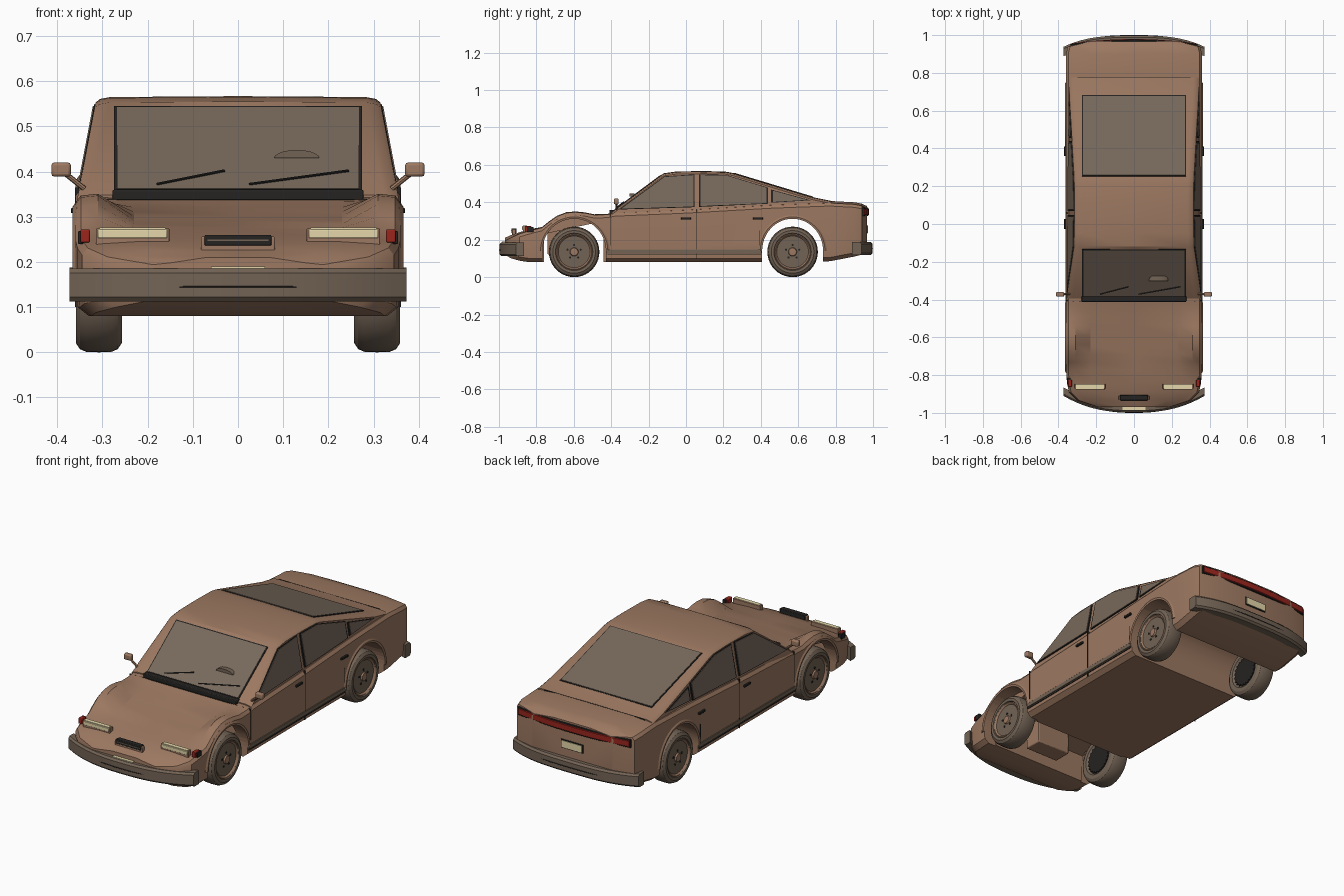
import bpy, bmesh, math
from mathutils import Vector

if "Cube" in bpy.data.objects:
    bpy.data.objects.remove(bpy.data.objects["Cube"])

def material(name, rgb):
    m = bpy.data.materials.new(name)
    m.diffuse_color = (*rgb, 1)
    m.use_nodes = True
    m.node_tree.nodes["Principled BSDF"].inputs["Base Color"].default_value = m.diffuse_color
    return m

BODY = material("brown_paint", (0.335, 0.19, 0.12))
GLASS = material("window_glass", (0.185, 0.14, 0.105))
RUBBER = material("grey_brown_rubber", (0.17, 0.125, 0.09))
BLACK = material("black_trim", (0.018, 0.017, 0.016))
CREAM = material("cream_lamp", (0.78, 0.68, 0.40))
RED = material("red_lamp", (0.32, 0.018, 0.012))

def finish(name, bm, mat, bevel=0.0, smooth=True):
    bmesh.ops.recalc_face_normals(bm, faces=bm.faces)
    me = bpy.data.meshes.new(name)
    bm.to_mesh(me)
    bm.free()
    ob = bpy.data.objects.new(name, me)
    bpy.context.collection.objects.link(ob)
    me.materials.append(mat)
    if bevel:
        b = ob.modifiers.new("Bevel", 'BEVEL')
        b.width, b.segments = bevel, 2
    if smooth:
        shade(ob)
    return ob

def select(ob):
    bpy.ops.object.select_all(action='DESELECT')
    ob.select_set(True)
    bpy.context.view_layer.objects.active = ob

def shade(ob):
    select(ob)
    bpy.ops.object.shade_smooth_by_angle(angle=math.radians(28))

def loft(name, rings, mat, caps=True, smooth=True):
    bm = bmesh.new()
    vs = [[bm.verts.new(p) for p in r] for r in rings]
    n = len(vs[0])
    for a, b in zip(vs, vs[1:]):
        for i in range(n):
            bm.faces.new((a[i], a[(i + 1) % n], b[(i + 1) % n], b[i]))
    if caps:
        bm.faces.new(vs[0])
        bm.faces.new(vs[-1])
    return finish(name, bm, mat, smooth=smooth)

def prism(name, yz, x0, x1, mat):
    """Extrude a side-view outline in x; x0 and x1 may be functions of z."""
    f = lambda x, z: x(z) if callable(x) else x
    return loft(name, [[(f(x, z), y, z) for y, z in yz] for x in (x0, x1)], mat, smooth=False)

def box(name, xs, ys, zs, mat, bevel=0.0):
    bm = bmesh.new()
    bmesh.ops.create_cube(bm, size=1)
    for v in bm.verts:
        v.co = [(r[0] + r[1]) / 2 + c * (r[1] - r[0]) for r, c in zip((xs, ys, zs), v.co)]
    return finish(name, bm, mat, bevel)

def rod(name, a, b, r, mat, n=8):
    a, b = Vector(a), Vector(b)
    q = (b - a).to_track_quat('Z', 'Y')
    ring = [q @ Vector((r * math.cos(t), r * math.sin(t), 0)) for t in [2 * math.pi * i / n for i in range(n)]]
    return loft(name, [[p + e for e in ring] for p in (a, b)], mat)

def lathe(name, prof, s, cy, cz, mat, n=40):
    return loft(name, [[(s * x, cy + r * math.cos(2 * math.pi * i / n), cz + r * math.sin(2 * math.pi * i / n))
                        for i in range(n)] for x, r in prof], mat)

def mirrored(half):
    return half + [(-x, y, z) for x, y, z in reversed(half) if abs(x) > 1e-6]

# Lower body: y, half width, bottom, shoulder height, centre height
stations = [(-.968, .20, .12, .198, .21), (-.935, .30, .10, .215, .225), (-.89, .345, .088, .235, .24),
            (-.84, .355, .08, .25, .255), (-.77, .36, .08, .268, .268), (-.73, .36, .08, .30, .276),
            (-.69, .36, .08, .328, .284), (-.64, .36, .08, .347, .292), (-.59, .36, .08, .351, .301),
            (-.54, .36, .08, .346, .311), (-.49, .36, .08, .336, .321), (-.42, .36, .08, .338, .335),
            (-.38, .36, .08, .346, .346), (0, .36, .08, .362, .36), (.45, .36, .08, .388, .39),
            (.6, .36, .08, .394, .40), (.77, .36, .085, .40, .407), (.90, .36, .11, .393, .40),
            (.94, .35, .12, .385, .393), (.967, .24, .13, .372, .38)]
rings = []
for y, w, zb, zs, zc in stations:
    rings.append(mirrored([(0, y, zb), (w - .03, y, zb), (w - .005, y, zb + .02), (w, y, .165), (w, y, zs - .02),
                           (w - .012, y, zs - .004), (w - .05, y, zs), (w - .13, y, zc), (0, y, zc)]))
body = loft("body_shell", rings, BODY)

# Wheel openings
def arch(cy, ry, top, base=.02, n=24):
    return [(cy + ry * math.cos(math.pi * i / n), .14 + (top - .14) * math.sin(math.pi * i / n))
            for i in range(n + 1)] + [(cy - ry, base), (cy + ry, base)]

cutters = [prism("rear_well_cutter", arch(.57, .163, .312), -.5, .5, BODY),
           prism("engine_bay_cutter", [(-.76, .02), (-.76, .23), (-.44, .30), (-.44, .02)], -.295, .295, BODY)]
for s in (1, -1):
    cutters.append(prism("front_well_cutter", arch(-.598, .17, .312), s * .285, s * .5, BODY))
for c in cutters:
    c.hide_render = True
    m = body.modifiers.new("Cut", 'BOOLEAN')
    m.operation, m.solver, m.object = 'DIFFERENCE', 'EXACT', c
    select(body)
    bpy.ops.object.modifier_apply(modifier=m.name)
    bpy.data.objects.remove(c)
shade(body)
box("engine_block", (-.1, .1), (-.74, -.64), (.12, .27), BODY, .005)

# Cabin
def cw(z):
    return .352 - .19 * (z - .36)

rings = []
for y, z in [(-.395, .348), (-.12, .553), (-.05, .563), (.10, .565), (.21, .562), (.25, .555), (.68, .425), (.775, .406)]:
    rings.append(mirrored([(0, y, .32), (.35, y, .32), (cw(z - .012), y, z - .012),
                           (cw(z) - .008, y, z - .004), (cw(z) - .03, y, z), (0, y, z + .002)]))
loft("cabin", rings, BODY)

# Windscreen and rear glass: slabs laid on a sloped line
def slab(name, a, b, lift, thick, hx, mat):
    a, b = Vector(a), Vector(b)
    d = (b - a).normalized()
    n = Vector((-d.y, d.x))
    return prism(name, [tuple(p) for p in (a + n * lift, b + n * lift, b + n * (lift + thick), a + n * (lift + thick))], -hx, hx, mat)

slab("windscreen_seal", (-.385, .355), (-.133, .543), -.003, .006, .274, BLACK)
slab("windscreen", (-.38, .359), (-.138, .539), -.003, .008, .268, GLASS)
slab("rear_window_seal", (.252, .5545), (.682, .4245), -.003, .006, .274, BLACK)
slab("rear_window", (.257, .553), (.677, .426), -.003, .008, .269, GLASS)
box("cowl_vent", (-.278, .278), (-.41, -.382), (.335, .36), BLACK, .004)
rod("wiper", (-.18, -.372, .372), (-.03, -.333, .402), .003, BLACK)
rod("wiper", (.025, -.372, .372), (.245, -.333, .402), .003, BLACK)
loft("steering_wheel_top", [[(.13 + .05 * math.cos(t), y, .43 + .018 * math.sin(t)) for t in
     [math.pi * i / 10 for i in range(11)]] for y in (-.301, -.275)], RUBBER)

# Side windows with dark seals
panes = {"front_side_window": [(-.345, .366), (-.115, .535), (.04, .545), (.04, .378)],
         "rear_side_window": [(.078, .545), (.215, .543), (.43, .478), (.43, .396), (.078, .38)],
         "quarter_window": [(.465, .462), (.645, .413), (.465, .402)]}
for s in (1, -1):
    side = lambda d: (lambda z: s * (cw(z) + d))
    for name, pts in panes.items():
        cy = sum(p[0] for p in pts) / len(pts)
        cz = sum(p[1] for p in pts) / len(pts)
        k = 1.18 if name[0] == "q" else 1.05
        big = [(cy + (y - cy) * k, cz + (z - cz) * k) for y, z in pts]
        prism(name + "_seal", big, side(-.004), side(.002), BLACK)
        prism(name, pts, side(-.003), side(.0045), GLASS)

    # Doors, trim and mirrors
    side_x = lambda a, b: tuple(sorted((s * a, s * b)))
    for y, z0, z1 in [(.058, .10, .365), (-.405, .17, .335), (.392, .17, .25)]:
        box("door_seam", side_x(.35, .361), (y - .002, y + .002), (z0, z1), BLACK)
    box("sill_seam", side_x(.35, .3605), (-.42, .40), (.118, .121), BLACK)
    box("rub_strip", side_x(.35, .363), (-.425, .405), (.126, .148), RUBBER, .002)
    for y in (.0, .385):
        box("door_handle", side_x(.355, .37), (y - .026, y + .026), (.308, .319), BLACK, .002)
    box("mirror", side_x(.37, .413), (-.385, -.36), (.389, .42), BODY, .006)
    rod("mirror_stalk", (s * .34, -.37, .362), (s * .385, -.372, .398), .006, BODY)

    # Front lamps
    box("headlamp_housing", side_x(.152, .314), (-.872, -.846), (.235, .274), BODY, .002)
    box("headlamp", side_x(.157, .31), (-.876, -.868), (.253, .272), CREAM, .002)
    box("headlamp_top", side_x(.16, .307), (-.872, -.85), (.27, .276), CREAM)
    box("side_marker", side_x(.328, .349), (-.862, -.825), (.243, .272), RED, .003)
    box("side_marker_base", side_x(.335, .354), (-.85, -.815), (.24, .268), BLACK, .002)

    # Wheel arch lips
    for cy, ry, top in ((-.598, .17, .312), (.57, .163, .312)):
        lip = []
        for i in range(25):
            c, h = math.cos(math.pi * i / 24), math.sin(math.pi * i / 24)
            lip.append([(s * x, cy + (ry + d) * c, .14 + (top - .14 + d) * h)
                        for x, d in ((.345, 0), (.364, 0), (.366, .01), (.358, .022), (.345, .022))])
        loft("wheel_arch_lip", lip, BODY)

    # Wheels
    for cy in (-.598, .57):
        lathe("tyre", [(.27, .08), (.257, .092), (.257, .114), (.266, .128), (.28, .134), (.308, .135), (.336, .134),
                       (.35, .128), (.359, .114), (.358, .10), (.348, .095)], s, cy, .135, RUBBER)
        lathe("rim", [(.30, .098), (.352, .098), (.355, .093), (.348, .085), (.335, .08), (.33, .04)], s, cy, .135, BODY)
        for name, x0, x1, r in (("wheel_vents", .325, .339, .079), ("brake_disc", .262, .275, .083)):
            star = [(cy + (r if i % 2 else r * .86) * math.cos(math.pi * i / 22),
                     .135 + (r if i % 2 else r * .86) * math.sin(math.pi * i / 22)) for i in range(44)]
            prism(name, star, s * x0, s * x1, BLACK)
        lathe("hub", [(.33, .058), (.344, .057), (.348, .05), (.346, .024), (.356, .02), (.357, .004)], s, cy, .135, BODY, 28)
        for i in range(5):
            t = 2 * math.pi * (i + .25) / 5
            y, z = cy + .037 * math.cos(t), .135 + .037 * math.sin(t)
            rod("wheel_nut", (s * .34, y, z), (s * .351, y, z), .006, BLACK)

# Curved bars across the car: bumpers and tail lamp
def bar(name, f, y0, drop, power, hx, thick, z0, z1, mat, r=.01):
    rings = []
    for i in range(25):
        x = hx * (i / 12 - 1)
        y = y0 - drop * abs(x / hx) ** power
        rings.append([(x, f * (y - d), z) for d, z in ((r, z0), (0, z0 + r), (0, z1 - r), (r, z1), (thick, z1), (thick, z0))])
    return loft(name, rings, mat)

bar("front_bumper", -1, .998, .088, 2.5, .373, .045, .112, .185, RUBBER)
bar("front_bumper_strip", -1, 1.0, .088, 2.5, .335, .02, .143, .147, BLACK, .001)
bar("rear_bumper", 1, .998, .06, 3, .373, .05, .118, .188, RUBBER)
bar("rear_bumper_strip", 1, 1.0, .06, 3, .335, .02, .15, .154, BLACK, .001)
bar("tail_lamp", 1, .979, .024, 2, .33, .03, .332, .366, RED, .003)
bar("tail_lamp_seal", 1, .976, .024, 2, .335, .03, .327, .371, BLACK, .003)

# Grille, plates and panel seams
box("grille_frame", (-.082, .082), (-.93, -.91), (.222, .256), BODY, .003)
box("grille", (-.074, .074), (-.934, -.905), (.236, .26), BLACK, .003)
box("grille_bar", (-.068, .068), (-.936, -.93), (.246, .25), RUBBER)
box("front_plate", (-.06, .06), (-.985, -.96), (.18, .19), CREAM)
box("rear_plate_frame", (-.066, .066), (.96, .971), (.232, .278), BLACK)
box("rear_plate", (-.06, .06), (.965, .974), (.237, .273), CREAM)
box("bonnet_seam", (-.325, .325), (-.414, -.411), (.325, .339), BLACK)
box("boot_seam", (-.30, .30), (.776, .779), (.39, .4075), BLACK)
